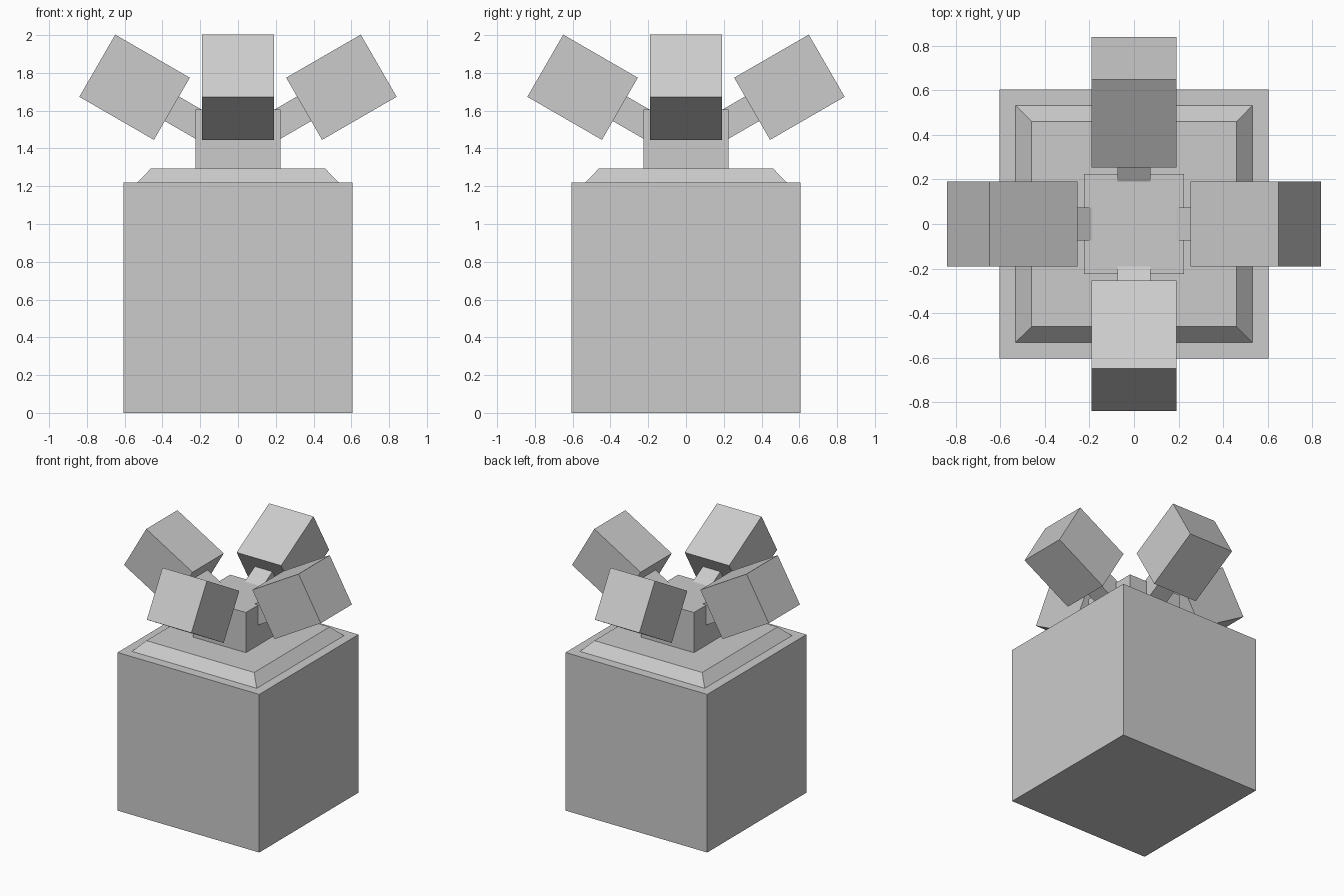
import bpy
import math
from mathutils import Matrix, Vector

old = bpy.data.objects.get("Cube")
if old:
    bpy.data.objects.remove(old, do_unlink=True)

grey = bpy.data.materials.new("light_grey")
grey.use_nodes = True
colour = (0.6, 0.6, 0.6, 1.0)
grey.diffuse_color = colour
grey.node_tree.nodes["Principled BSDF"].inputs["Base Color"].default_value = colour


def box(name, size, centre, turn=Matrix()):
    """Box with its size baked in, turned about the vertical axis through the origin."""
    bpy.ops.mesh.primitive_cube_add(size=1)
    obj = bpy.context.object
    obj.name = obj.data.name = name
    obj.data.transform(turn @ Matrix.Translation(centre) @ Matrix.Diagonal((*size, 1)))
    obj.data.materials.append(grey)
    return obj


# Main block, sloped cap and square neck
box("body", (1.21, 1.21, 1.22), (0, 0, 0.61))
cap = box("sloped_cap", (1.065, 1.065, 0.075), (0, 0, 1.2575))
for v in cap.data.vertices:
    if v.co.z > 1.26:
        v.co.x *= 0.46 / 0.5325
        v.co.y *= 0.46 / 0.5325
box("neck", (0.45, 0.45, 0.31), (0, 0, 1.45))

# Four raised arms, each with a block on its end
tilt = Matrix.Rotation(math.radians(-30), 4, 'Y')
joint = Matrix.Translation(Vector((0.35, 0, 1.61)))
for i, side in enumerate(("left", "back", "right", "front")):
    turn = Matrix.Rotation(i * math.pi / 2, 4, 'Z') @ joint @ tilt
    box(side + "_arm", (0.24, 0.15, 0.15), (-0.11, 0, 0), turn)
    box(side + "_block", (0.456, 0.38, 0.38), (0.228, 0, 0), turn)
